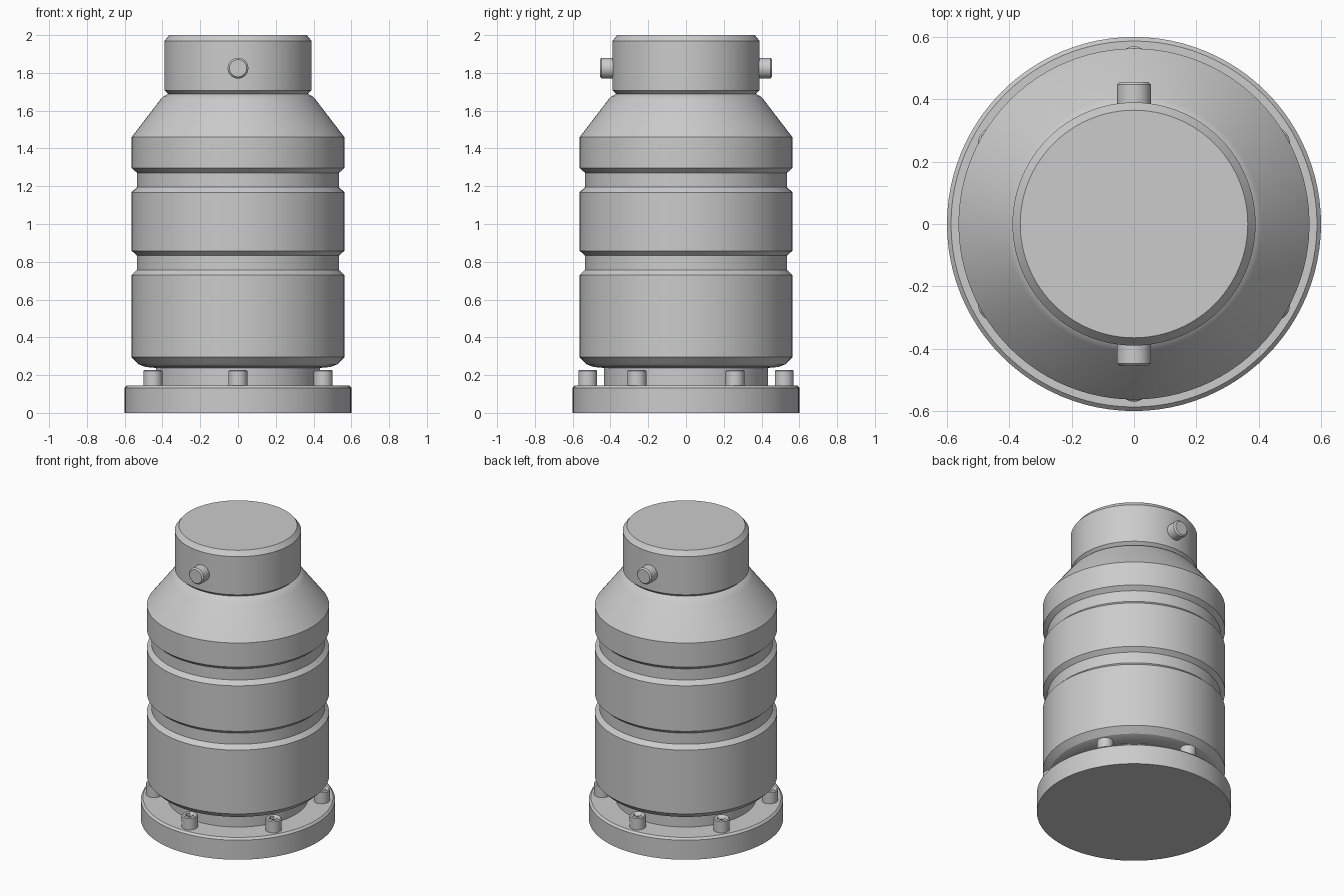
import bpy, bmesh, math
from mathutils import Matrix

cube = bpy.data.objects.get("Cube")
if cube:
    bpy.data.objects.remove(cube, do_unlink=True)

# Single painted metal colour
GREY = (0.6, 0.6, 0.6, 1)
metal = bpy.data.materials.new("light grey metal")
metal.use_nodes = True
metal.diffuse_color = GREY
metal.node_tree.nodes["Principled BSDF"].inputs["Base Color"].default_value = GREY


def lathe(name, profile, matrix=Matrix(), steps=96):
    """Spin a (radius, height) profile around the local z axis."""
    bm = bmesh.new()
    verts = [bm.verts.new((r, 0, z)) for r, z in profile]
    edges = [bm.edges.new(pair) for pair in zip(verts, verts[1:])]
    bmesh.ops.spin(bm, geom=verts + edges, axis=(0, 0, 1), cent=(0, 0, 0),
                   angle=math.tau, steps=steps)
    bmesh.ops.remove_doubles(bm, verts=bm.verts, dist=0.0001)
    # Close any open ends with flat caps
    bmesh.ops.holes_fill(bm, edges=[e for e in bm.edges if e.is_boundary], sides=0)
    bmesh.ops.recalc_face_normals(bm, faces=bm.faces)
    mesh = bpy.data.meshes.new(name)
    bm.to_mesh(mesh)
    bm.free()
    mesh.materials.append(metal)
    obj = bpy.data.objects.new(name, mesh)
    obj.matrix_world = matrix
    bpy.context.collection.objects.link(obj)
    bpy.ops.object.select_all(action="DESELECT")
    obj.select_set(True)
    bpy.context.view_layer.objects.active = obj
    bpy.ops.object.shade_smooth_by_angle(angle=math.radians(20))
    return obj


# Base flange and the short neck above it
lathe("base_flange", [(0.6, 0), (0.6, 0.133), (0.587, 0.146)])
lathe("lower_neck", [(0.435, 0.14), (0.435, 0.25)])

# Main body: chamfered foot, two grooves, sloping shoulder
R, G = 0.563, 0.535
body = [(0.435, 0.238), (0.49, 0.243), (0.525, 0.257), (R, 0.295)]
for low in (0.73, 1.168):
    body += [(R, low), (G, low + 0.027), (G, low + 0.103), (R, low + 0.128)]
body += [(R, 1.46), (0.41, 1.66), (0.393, 1.677), (0.365, 1.692)]
lathe("body", body)

# Top cap with chamfered rims
lathe("top_cap", [(0.365, 1.685), (0.39, 1.708), (0.39, 1.968), (0.365, 2)])

# Side pins on the cap, front and back
for name, turn in (("front_pin", 1), ("back_pin", -1)):
    place = Matrix.Translation((0, 0, 1.825)) @ Matrix.Rotation(turn * math.pi / 2, 4, "X")
    lathe(name, [(0.055, 0.36), (0.055, 0.447), (0.046, 0.456)], place, 32)

# Ring of flange bolts with hexagonal sockets
for i in range(6):
    angle = math.radians(30 + 60 * i)
    place = Matrix.Translation((0.52 * math.cos(angle), 0.52 * math.sin(angle), 0))
    bolt = lathe(f"flange_bolt_{i + 1}",
                 [(0.05, 0.14), (0.05, 0.222), (0.044, 0.228)], place, 24)
    socket = lathe(f"socket_cutter_{i + 1}", [(0.026, 0.195), (0.026, 0.25)], place, 6)
    socket.hide_render = True
    socket.hide_set(True)
    cut = bolt.modifiers.new("hex_socket", "BOOLEAN")
    cut.operation = "DIFFERENCE"
    cut.object = socket
